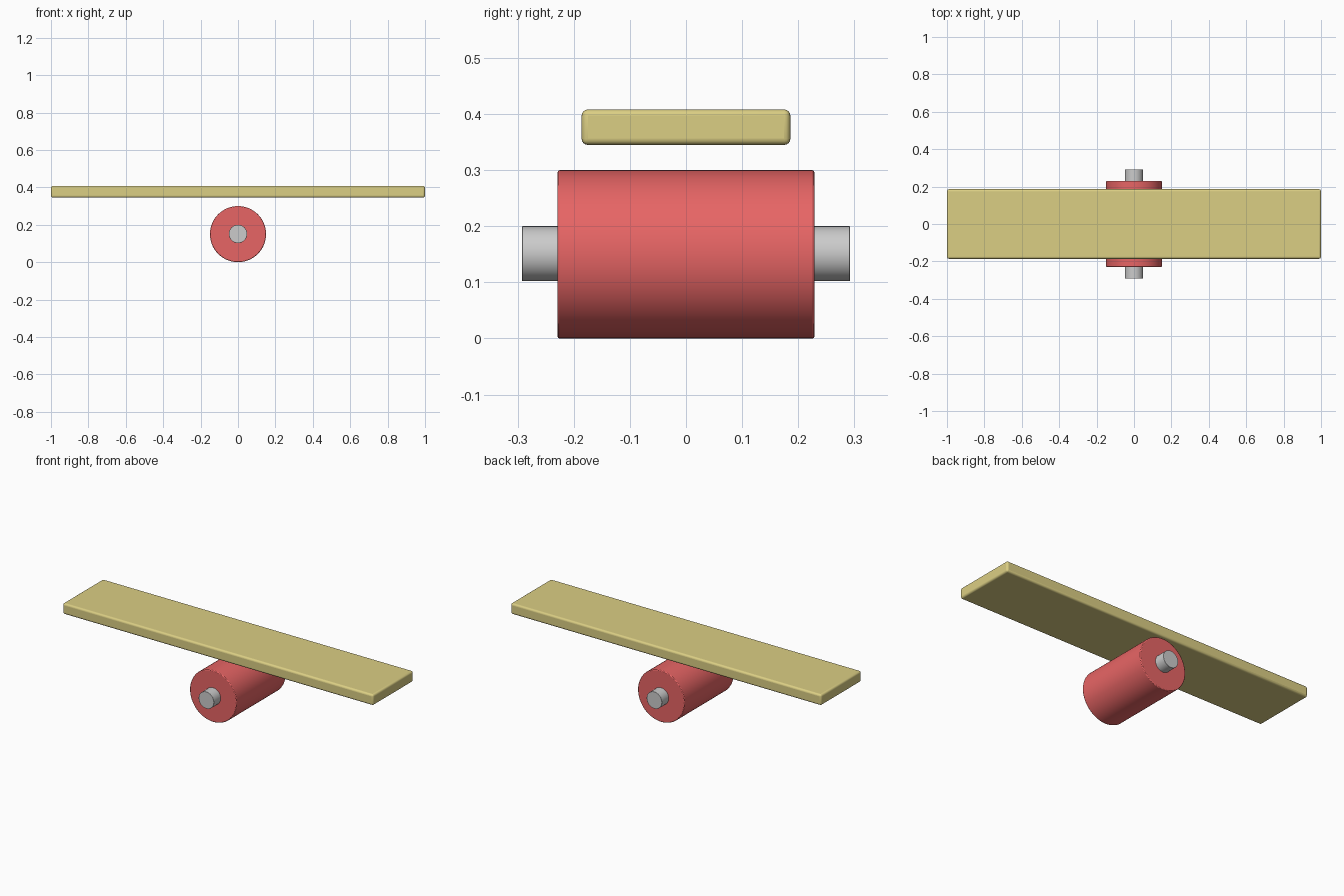
import bpy, math

if "Cube" in bpy.data.objects:
    bpy.data.objects.remove(bpy.data.objects["Cube"])


def finish(obj, name, color=None, bevel=0.0, segments=2):
    obj.name = name
    bpy.ops.object.transform_apply(location=False, rotation=True, scale=True)
    if bevel:
        mod = obj.modifiers.new("soft_edges", 'BEVEL')
        mod.width = bevel
        mod.segments = segments
        mod.limit_method = 'ANGLE'
        mod.angle_limit = math.radians(40)
    if color:
        mat = bpy.data.materials.new(name + "_paint")
        mat.diffuse_color = color
        mat.use_nodes = True
        mat.node_tree.nodes["Principled BSDF"].inputs["Base Color"].default_value = mat.diffuse_color
        obj.data.materials.append(mat)
    bpy.ops.object.shade_smooth_by_angle(angle=math.radians(35))
    return obj


def cylinder_along_y(name, radius, length, z, color=None, bevel=0.0):
    bpy.ops.mesh.primitive_cylinder_add(
        vertices=64, radius=radius, depth=length,
        location=(0, 0, z), rotation=(math.pi / 2, 0, 0))
    return finish(bpy.context.object, name, color, bevel)


# Roller lying across the board, resting on the ground
cylinder_along_y("roller", 0.15, 0.458, 0.15, (0.80, 0.13, 0.13, 1), 0.004)

# Axle passing through the roller
cylinder_along_y("axle", 0.049, 0.584, 0.151, bevel=0.001)

# Plank hovering just above the roller, with rounded edges
bpy.ops.mesh.primitive_cube_add(size=1, location=(0, 0, 0.3765))
plank = bpy.context.object
plank.scale = (2.0, 0.372, 0.063)
finish(plank, "plank", (0.71, 0.62, 0.23, 1), 0.011, 4)
